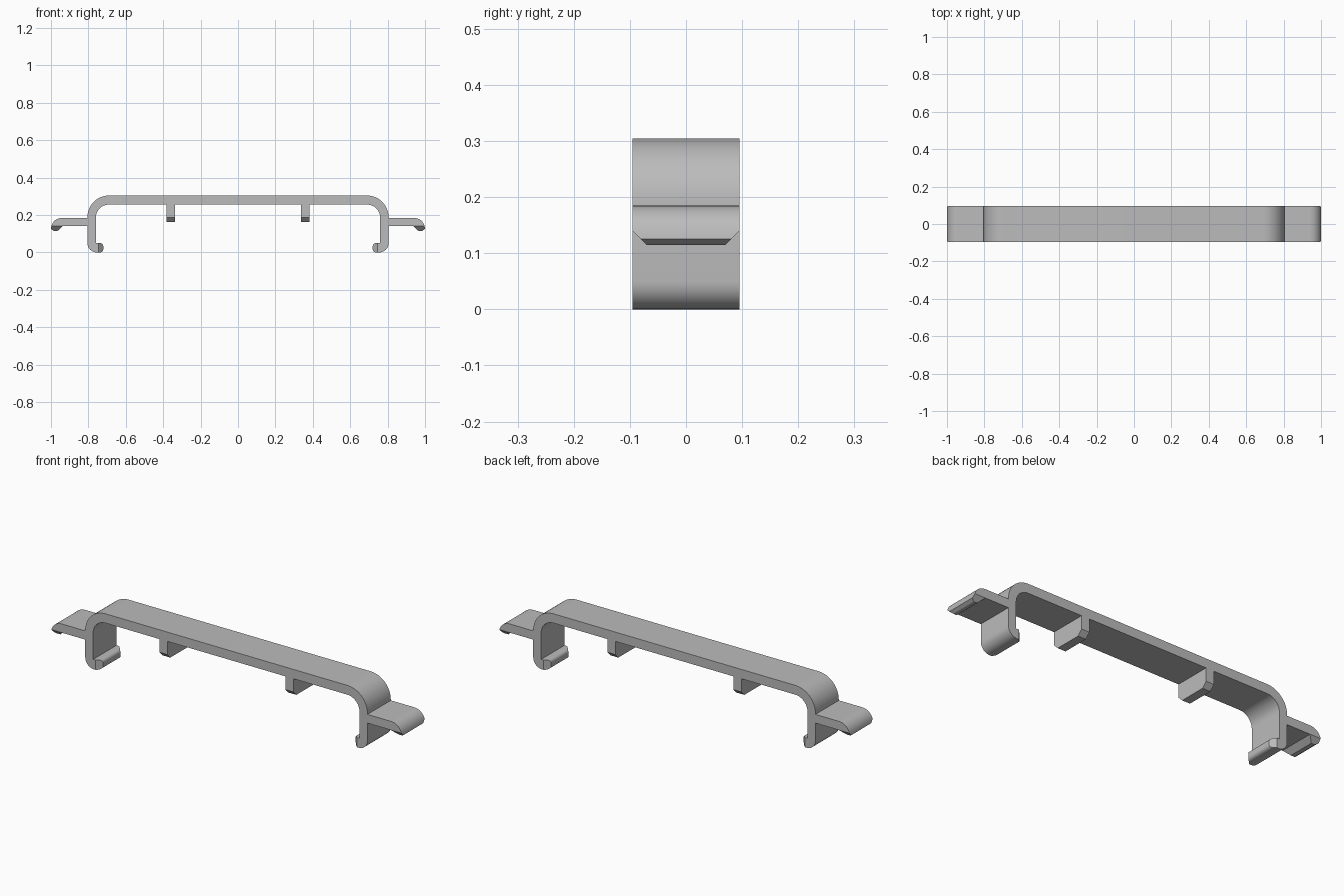
import bpy, bmesh
from math import sin, cos, asin, degrees, radians

if "Cube" in bpy.data.objects:
    bpy.data.objects.remove(bpy.data.objects["Cube"], do_unlink=True)

HALF_DEPTH = 0.095
WING_CUT, RIB_CUT, HOOK_CUT = 0.14, 0.188, 0.745


def arc(cx, cz, r, start, end, steps=10):
    angles = [radians(start + (end - start) * i / steps) for i in range(steps + 1)]
    return [(cx + r * cos(a), cz + r * sin(a)) for a in angles]


def inset(x, z):
    """How far the chamfer pulls a profile point in from the front and back."""
    x = abs(x)
    if x > 0.9:
        depth = WING_CUT - z
    elif z < 0.1:
        depth = HOOK_CUT - x
    elif x < 0.5:
        depth = RIB_CUT - z
    else:
        depth = 0
    return depth if depth > 1e-4 else 0


# Right half of the profile, from the top edge round to the underside
half = arc(0.69, 0.189, 0.115, 90, 0, 12)                    # outer shoulder
half += [(0.805, 0.185)]
cut_angle = degrees(asin((WING_CUT - 0.125) / 0.06))
half += arc(0.94, 0.125, 0.06, 90, cut_angle, 8)             # wing top
half += [(1.0, 0.125), (0.985, 0.115), (0.965, 0.115)]       # wing lip
half += [(0.937, WING_CUT), (0.805, WING_CUT)]
half += arc(0.755, 0.05, 0.05, 0, -90)                       # leg bottom
half += [(HOOK_CUT, 0)]
half += arc(0.738, 0.018, 0.018, -90, -180, 6)               # hook tip
half += arc(0.738, 0.032, 0.018, 180, 90, 6)
half += [(HOOK_CUT, 0.05), (0.76, 0.05)]
half += arc(0.69, 0.186, 0.07, 0, 90, 12)                    # inner shoulder
half += [(0.382, 0.256), (0.382, RIB_CUT), (0.382, 0.163)]   # rib
half += [(0.337, 0.163), (0.337, RIB_CUT), (0.337, 0.256)]
outline = half + [(-x, z) for x, z in reversed(half)]
insets = [inset(x, z) for x, z in outline]
count = len(outline)

# Extrude the profile, with the chamfered points drawn in
bm = bmesh.new()
sides = []
for sign in (-1, 1):
    ring = [bm.verts.new((x, sign * (HALF_DEPTH - d), z))
            for (x, z), d in zip(outline, insets)]
    sides.append(ring)
    bm.faces.new([v for v, d in zip(ring, insets) if d == 0])
    for i in range(count):
        if insets[i] and not insets[i - 1]:                  # chamfer face
            end = i
            while insets[end]:
                end += 1
            bm.faces.new(ring[i - 1:end + 1])
front, back = sides
for i in range(count):
    bm.faces.new((front[i - 1], front[i], back[i], back[i - 1]))
bmesh.ops.recalc_face_normals(bm, faces=bm.faces)

mesh = bpy.data.meshes.new("clip_bracket")
bm.to_mesh(mesh)
bm.free()
bracket = bpy.data.objects.new("clip_bracket", mesh)
bpy.context.collection.objects.link(bracket)

# Plain grey plastic
grey = bpy.data.materials.new("grey_plastic")
grey.use_nodes = True
colour = (0.5, 0.5, 0.5, 1)
grey.diffuse_color = colour
grey.node_tree.nodes["Principled BSDF"].inputs["Base Color"].default_value = colour
mesh.materials.append(grey)

bpy.ops.object.select_all(action="DESELECT")
bracket.select_set(True)
bpy.context.view_layer.objects.active = bracket
bpy.ops.object.shade_smooth_by_angle(angle=radians(25))
